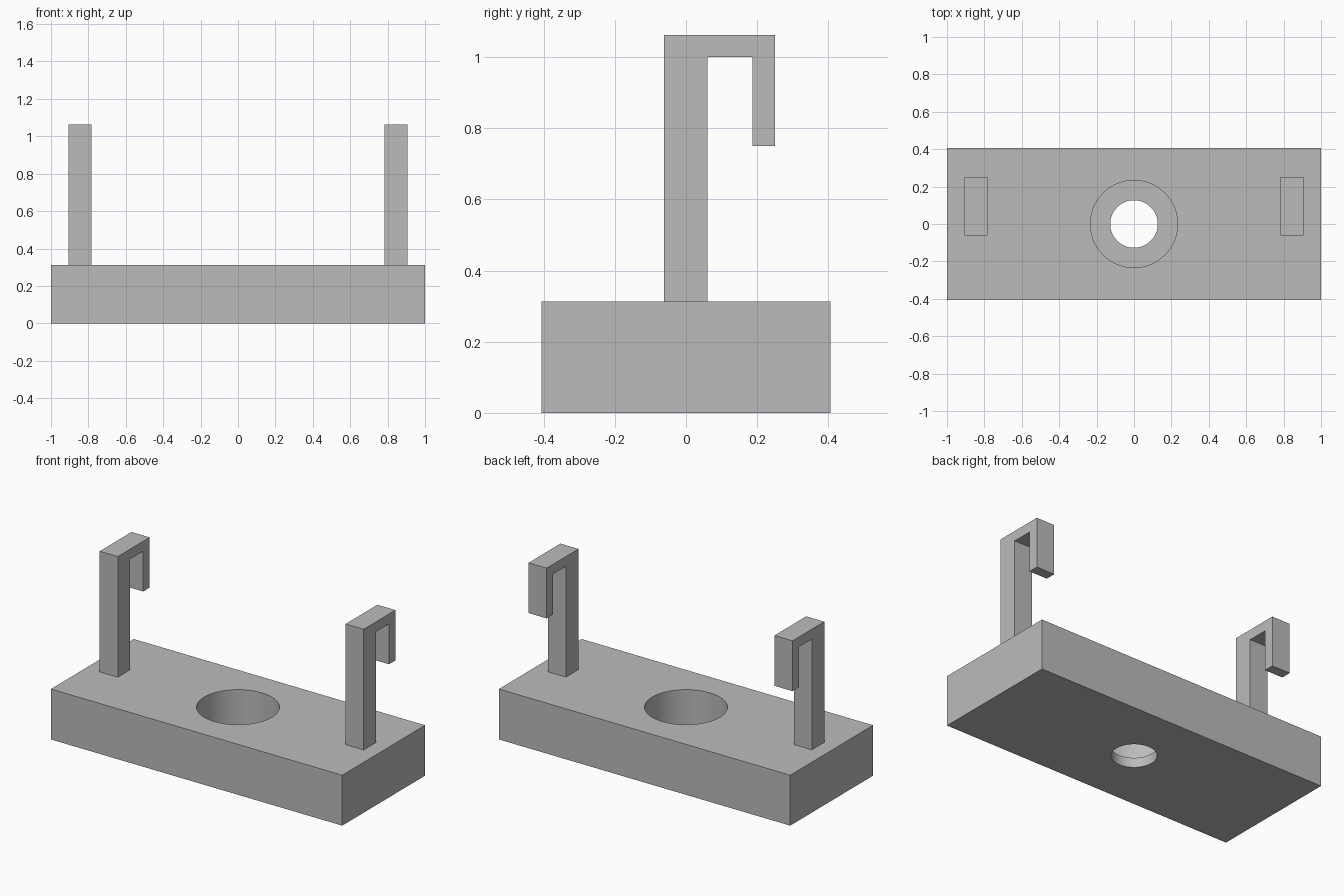
import bpy
import bmesh
from math import radians

if "Cube" in bpy.data.objects:
    bpy.data.objects.remove(bpy.data.objects["Cube"], do_unlink=True)

# Single grey finish
grey = bpy.data.materials.new("plain_grey")
grey.use_nodes = True
colour = (0.5, 0.5, 0.5, 1)
grey.diffuse_color = colour
grey.node_tree.nodes["Principled BSDF"].inputs["Base Color"].default_value = colour

BASE_TOP = 0.313
LEDGE = 0.06


def activate(obj):
    bpy.ops.object.select_all(action="DESELECT")
    obj.select_set(True)
    bpy.context.view_layer.objects.active = obj


def bore(target, radius, bottom, top):
    """Cut a vertical round hole through the target."""
    bpy.ops.mesh.primitive_cylinder_add(
        vertices=64, radius=radius, depth=top - bottom,
        location=(0, 0, (top + bottom) / 2))
    cutter = bpy.context.object
    cutter.hide_render = True
    activate(target)
    cut = target.modifiers.new("bore", "BOOLEAN")
    cut.operation = "DIFFERENCE"
    cut.solver = "EXACT"
    cut.object = cutter
    bpy.ops.object.modifier_apply(modifier=cut.name)
    bpy.data.objects.remove(cutter, do_unlink=True)


def hook(name, x_min, x_max):
    """Extrude the hook's side profile along x."""
    profile = [(-0.062, BASE_TOP), (0.06, BASE_TOP), (0.06, 1.0), (0.187, 1.0),
               (0.187, 0.75), (0.25, 0.75), (0.25, 1.062), (-0.062, 1.062)]
    bm = bmesh.new()
    face = bm.faces.new([bm.verts.new((x_min, y, z)) for y, z in profile])
    side = bmesh.ops.extrude_face_region(bm, geom=[face])
    verts = [v for v in side["geom"] if isinstance(v, bmesh.types.BMVert)]
    bmesh.ops.translate(bm, verts=verts, vec=(x_max - x_min, 0, 0))
    bmesh.ops.recalc_face_normals(bm, faces=bm.faces)
    mesh = bpy.data.meshes.new(name)
    bm.to_mesh(mesh)
    bm.free()
    mesh.materials.append(grey)
    bpy.context.collection.objects.link(bpy.data.objects.new(name, mesh))


# Base block with a stepped hole
bpy.ops.mesh.primitive_cube_add(size=1, location=(0, 0, BASE_TOP / 2))
base = bpy.context.object
base.name = "base_block"
base.scale = (2, 0.812, BASE_TOP)
bpy.ops.object.transform_apply(location=True, rotation=False, scale=True)
bore(base, 0.233, LEDGE, BASE_TOP + 0.1)
bore(base, 0.127, -0.1, LEDGE + 0.1)
base.data.materials.clear()
base.data.materials.append(grey)
activate(base)
bpy.ops.object.shade_smooth_by_angle(angle=radians(30))

# Upright hooks curling to the back
hook("right_hook", -0.906, -0.782)
hook("left_hook", 0.782, 0.906)
